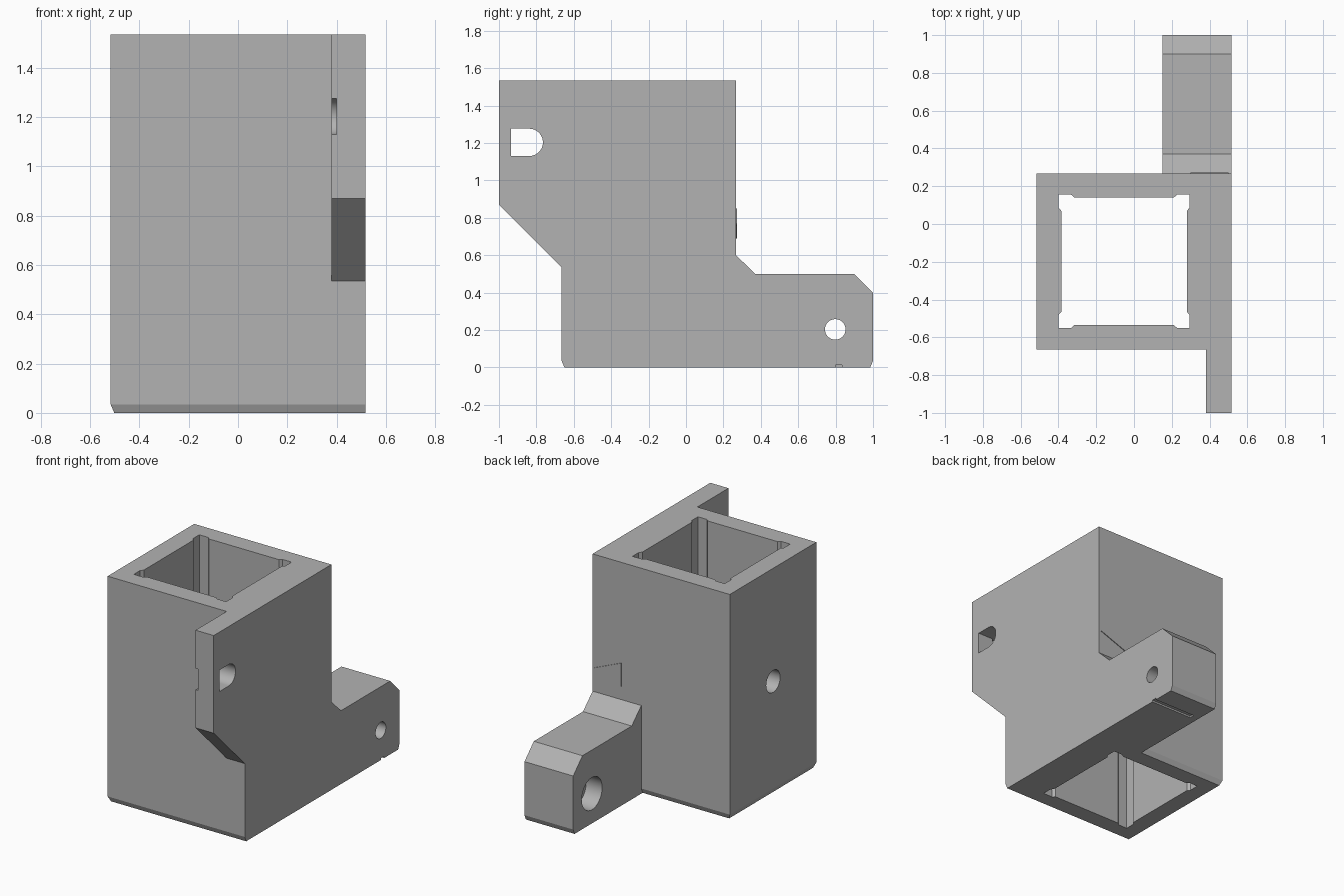
import bpy, bmesh
from math import cos, sin, pi

if "Cube" in bpy.data.objects:
    bpy.data.objects.remove(bpy.data.objects["Cube"])

grey = bpy.data.materials.new("plain grey")
grey.use_nodes = True
COLOUR = (0.45, 0.45, 0.45, 1)
grey.diffuse_color = COLOUR
grey.node_tree.nodes["Principled BSDF"].inputs["Base Color"].default_value = COLOUR


def loft(name, rings):
    """Close a stack of matching vertex rings into a solid."""
    bm = bmesh.new()
    loops = [[bm.verts.new(p) for p in ring] for ring in rings]
    n = len(loops[0])
    bm.faces.new(loops[0])
    bm.faces.new(loops[-1])
    for a, b in zip(loops, loops[1:]):
        for i in range(n):
            j = (i + 1) % n
            bm.faces.new((a[i], a[j], b[j], b[i]))
    bmesh.ops.recalc_face_normals(bm, faces=bm.faces)
    mesh = bpy.data.meshes.new(name)
    bm.to_mesh(mesh)
    bm.free()
    mesh.materials.append(grey)
    obj = bpy.data.objects.new(name, mesh)
    bpy.context.collection.objects.link(obj)
    return obj


def prism(name, pts, axis, lo, hi):
    """Extrude a 2D profile along the x, y or z axis."""
    place = {"x": lambda a, b, t: (t, a, b),
             "y": lambda a, b, t: (a, t, b),
             "z": lambda a, b, t: (a, b, t)}[axis]
    return loft(name, [[place(a, b, t) for a, b in pts] for t in (lo, hi)])


def rect(a0, a1, b0, b1):
    return [(a0, b0), (a1, b0), (a1, b1), (a0, b1)]


def arc(a, b, r, start=0, sweep=2 * pi, n=32):
    return [(a + r * cos(start + sweep * i / n), b + r * sin(start + sweep * i / n))
            for i in range(n)]


def combine(target, other, operation):
    mod = target.modifiers.new(other.name, 'BOOLEAN')
    mod.operation = operation
    mod.solver = 'EXACT'
    mod.object = other
    bpy.context.view_layer.objects.active = target
    bpy.ops.object.modifier_apply(modifier=mod.name)
    bpy.data.objects.remove(other)


TOP, BACK, FRONT, LEFT, RIGHT, INNER = 1.535, 0.267, -0.665, -0.517, 0.517, 0.38
EDGE, RISE = 0.015, 0.035

# Square sleeve with a chamfered foot
full = rect(LEFT, INNER, FRONT, BACK)
foot = rect(LEFT + EDGE, INNER, FRONT + EDGE, BACK - EDGE)
bracket = loft("bracket", [[(x, y, z) for x, y in ring]
                           for ring, z in ((foot, 0), (full, RISE), (full, TOP))])

# Side plate, with the front flange and the arm outline in one profile
arm_end = [(BACK, 0.6), (0.37, 0.5), (0.9, 0.5), (1, 0.4), (1, RISE), (1 - EDGE, 0)]
plate = [(FRONT + EDGE, 0), (FRONT, RISE), (FRONT, 0.535), (-1, 0.87),
         (-1, TOP), (BACK, TOP)] + arm_end
combine(bracket, prism("side_plate", plate, "x", INNER, RIGHT), 'UNION')

# Thick arm behind the sleeve
arm = [(0.2, 0), (0.2, 0.6)] + arm_end
combine(bracket, prism("arm", arm, "x", 0.15, INNER), 'UNION')

# Sleeve cavity with relieved corners
CX, CY = -0.0525, -0.1975
corner = [(0.3325, 0.267), (0.3475, 0.285), (0.3475, 0.3525), (0.28, 0.3525), (0.263, 0.337)]
cavity = []
for sx, sy in ((1, 1), (-1, 1), (-1, -1), (1, -1)):
    quarter = [(CX + sx * x, CY + sy * y) for x, y in corner]
    cavity += quarter if sx * sy > 0 else quarter[::-1]

# D-shaped window, its edge groove, round holes and the slot under the arm
window = [(-0.935, 1.276), (-0.935, 1.13)] + arc(-0.838, 1.203, 0.073, -pi / 2, pi * 24 / 23, 24)
cutters = [
    prism("cavity_cut", cavity, "z", -0.1, TOP + 0.1),
    prism("window_cut", window, "x", 0.3, 0.6),
    prism("groove_cut", rect(-1.1, -0.9, 1.13, 1.276), "x", 0.3, 0.4),
    prism("wall_hole_cut", arc(-0.2, 0.765, 0.075), "x", -0.6, -0.3),
    prism("pin_hole_cut", arc(0.798, 0.203, 0.055), "x", 0.1, 0.6),
    prism("counterbore_cut", arc(0.798, 0.203, 0.11), "x", 0.1, 0.27),
    prism("slot_cut", rect(0.8, 0.835, -0.05, 0.012), "x", 0.2, 0.6),
]
for cutter in cutters:
    cutter.hide_render = True
    combine(bracket, cutter, 'DIFFERENCE')

# Thin triangular pointer on the back face
prism("pointer_mark", [(0.5, 0.765), (0.3, 0.85), (0.3, 0.69)], "y", BACK - 0.002, BACK + 0.005)

# Smooth hole walls, crisp edges
bpy.ops.object.select_all(action='DESELECT')
bracket.select_set(True)
bpy.context.view_layer.objects.active = bracket
bpy.ops.object.shade_smooth_by_angle(angle=pi / 9)
